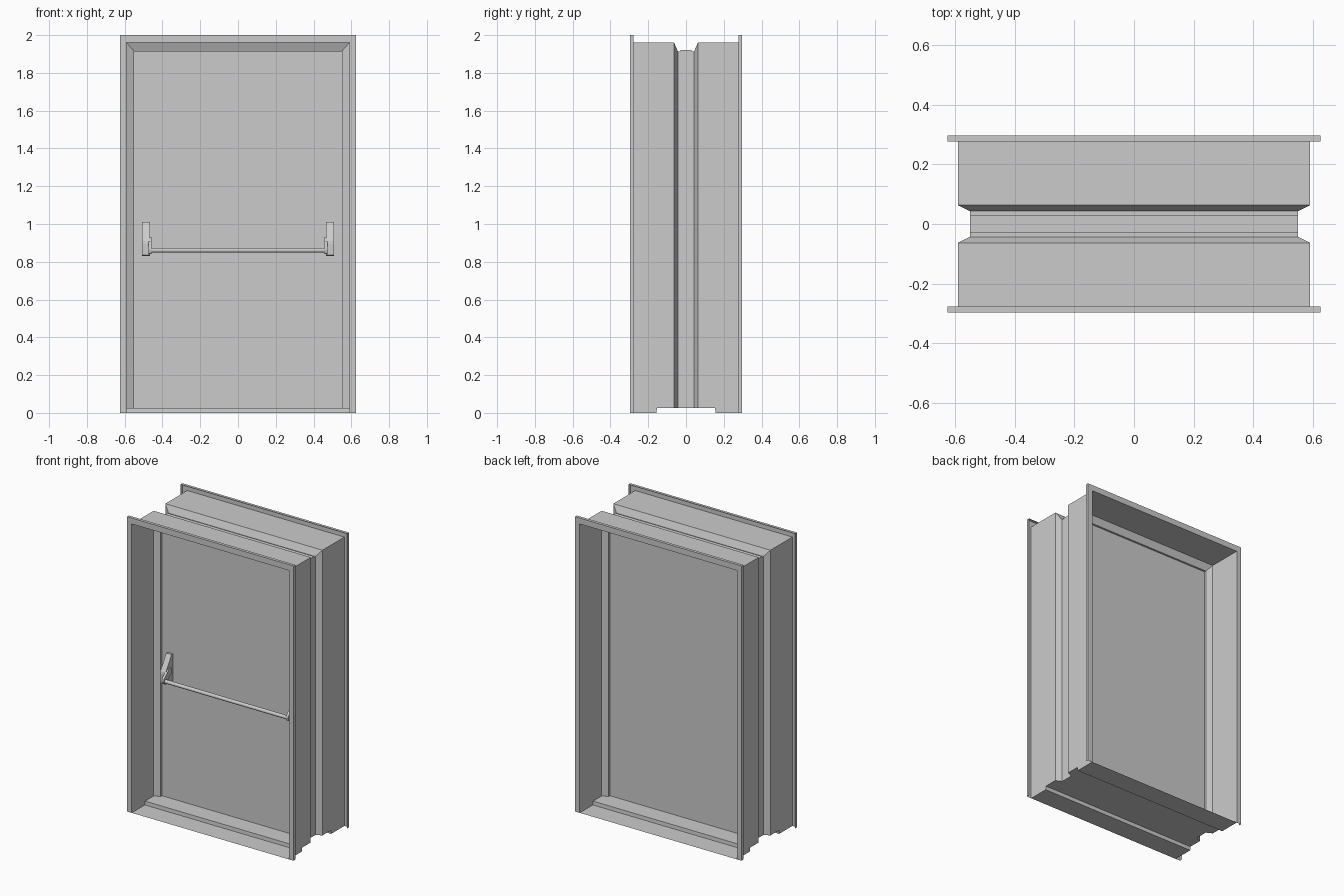
import bpy, bmesh, math
from mathutils import Matrix

if "Cube" in bpy.data.objects:
    bpy.data.objects.remove(bpy.data.objects["Cube"])


def add_mesh(name, bm, smooth=False):
    bmesh.ops.recalc_face_normals(bm, faces=bm.faces)
    me = bpy.data.meshes.new(name)
    bm.to_mesh(me)
    bm.free()
    ob = bpy.data.objects.new(name, me)
    bpy.context.collection.objects.link(ob)
    if smooth:
        bpy.ops.object.select_all(action='DESELECT')
        ob.select_set(True)
        bpy.context.view_layer.objects.active = ob
        bpy.ops.object.shade_smooth_by_angle(angle=math.radians(40))
    return ob


def skin(name, rows):
    """Sheet of quads through equal-length rows of points."""
    bm = bmesh.new()
    vs = [[bm.verts.new(p) for p in row] for row in rows]
    for a, b in zip(vs, vs[1:]):
        for i in range(len(a) - 1):
            bm.faces.new((a[i], a[i + 1], b[i + 1], b[i]))
    return add_mesh(name, bm)


def side_prism(name, profile, x0, x1):
    """Solid with a (y, z) profile running from x0 to x1."""
    bm = bmesh.new()
    face = bm.faces.new([bm.verts.new((x0, y, z)) for y, z in profile])
    ext = bmesh.ops.extrude_face_region(bm, geom=[face])
    verts = [g for g in ext['geom'] if isinstance(g, bmesh.types.BMVert)]
    bmesh.ops.translate(bm, verts=verts, vec=(x1 - x0, 0, 0))
    return add_mesh(name, bm)


# half section of the pressed frame: (half width, y); mirrored front to back
half = [(0.625, -0.277), (0.625, -0.297), (0.59, -0.297), (0.59, -0.156),
        (0.59, -0.154), (0.59, -0.063), (0.55, -0.043)]
section = half + [(w, -y) for w, y in reversed(half)]


def bottom(y):
    return 0.025 if abs(y) < 0.155 else 0.0


# frame swept up the left jamb, across the head, down the right jamb
rows = []
for w, y in section:
    top = 2 - (0.625 - w) * 0.04 / 0.035
    rows.append([(-w, y, bottom(y)), (-w, y, top), (w, y, top), (w, y, bottom(y))])
skin("door_frame", rows)

# stepped threshold following the frame section
skin("threshold", [[(-w, y, bottom(y)), (w, y, bottom(y))] for w, y in section[2:-2]])

# door leaf
bm = bmesh.new()
bmesh.ops.create_cube(bm, size=1, matrix=Matrix.Translation((0, 0, 0.9725))
                      @ Matrix.Diagonal((1.10, 0.06, 1.895, 1)))
add_mesh("door_leaf", bm)

# push bar brackets and arms on both sides
bracket = [(-0.03, 1.01), (-0.045, 1.01), (-0.055, 0.995), (-0.108, 0.91),
           (-0.11, 0.895), (-0.11, 0.835), (-0.105, 0.83), (-0.03, 0.83)]
arm = [(-0.06, 0.93), (-0.085, 0.93), (-0.137, 0.88), (-0.14, 0.865),
       (-0.135, 0.845), (-0.12, 0.84), (-0.06, 0.89)]
for s, side in ((-1, "left"), (1, "right")):
    side_prism(side + "_bracket", bracket, s * 0.467, s * 0.507)
    side_prism(side + "_arm", arm, s * 0.458, s * 0.475)

# push bar
bm = bmesh.new()
bmesh.ops.create_cone(bm, cap_ends=True, segments=16, radius1=0.0125, radius2=0.0125,
                      depth=0.93, matrix=Matrix.Translation((0, -0.124, 0.861))
                      @ Matrix.Rotation(math.pi / 2, 4, 'Y'))
add_mesh("push_bar", bm, smooth=True)
